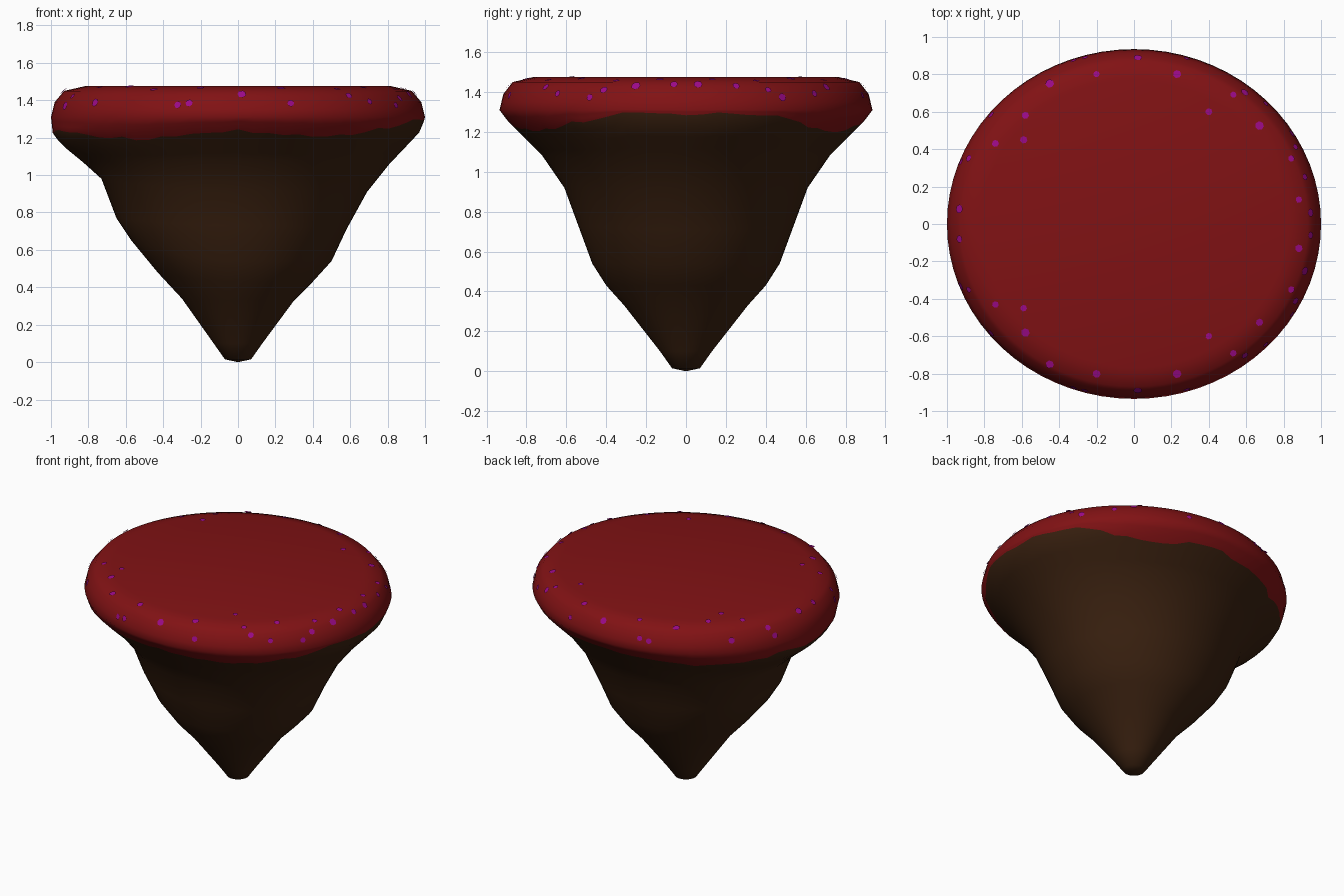
import bpy, bmesh, math, random
from mathutils import Vector

if "Cube" in bpy.data.objects:
    bpy.data.objects.remove(bpy.data.objects["Cube"])
random.seed(4)


def material(name, rgb):
    m = bpy.data.materials.new(name)
    m.diffuse_color = (*rgb, 1)
    m.use_nodes = True
    m.node_tree.nodes["Principled BSDF"].inputs["Base Color"].default_value = m.diffuse_color
    return m


RED = material("dark red", (0.22, 0.006, 0.007))
BROWN = material("dark brown", (0.042, 0.015, 0.005))
PURPLE = material("purple", (0.33, 0.003, 0.25))

# (radius, height) profiles toward +x, toward -x and toward +-y
RIGHT = [(.07, .015), (.13, .10), (.30, .33), (.40, .43), (.50, .54), (.58, .71),
         (.69, .91), (.81, 1.06), (.91, 1.165), (.98, 1.24)]
LEFT = [(.07, .015), (.13, .10), (.30, .34), (.43, .48), (.57, .65), (.65, .77),
        (.73, .98), (.83, 1.07), (.94, 1.16), (.99, 1.22)]
SIDE = [(.07, .015), (.13, .10), (.31, .33), (.40, .43), (.47, .54), (.54, .73),
        (.61, .92), (.72, 1.08), (.82, 1.18), (.89, 1.25)]
RIM = [(1, 1.31), (.98, 1.39), (.93, 1.45), (.82, 1.475)]
YS = .935
COLS = 72


def lerp(pts, t):
    """Value at t for a list of (t, value) pairs in rising order."""
    for (a, u), (b, v) in zip(pts, pts[1:]):
        if t <= b:
            k = max(0, (t - a) / (b - a))
            return u + (v - u) * k
    return pts[-1][1]


def column(i):
    """One vertical strip of points, and the row where red begins."""
    a = 2 * math.pi * i / COLS
    c, s = math.cos(a), math.sin(a)
    prof = []
    for (rx, zx), (ry, zy) in zip(RIGHT if c > 0 else LEFT, SIDE):
        prof.append((zx * c * c + zy * s * s, (rx, ry)))
    prof += [(z, (r, r * YS)) for r, z in RIM]
    xs = [(z, r[0]) for z, r in prof]
    ys = [(z, r[1]) for z, r in prof]
    # ragged red edge, higher toward +x
    edge = 1.215 + .075 * max(0, c) ** 3 + .018 * math.sin(5 * abs(a - math.pi)) + random.uniform(-.012, .012)
    edge = min(edge, 1.298)
    z7 = prof[7][0]
    zs = [p[0] for p in prof[:8]]
    zs += [z7 + (edge - z7) * k / 4 for k in range(1, 5)]
    zs += [edge + (1.31 - edge) * k / 3 for k in range(1, 4)]
    zs += [1.35, 1.39, 1.425, 1.45, 1.467, 1.475]
    return [(lerp(xs, z) * c, lerp(ys, z) * s, z) for z in zs]


def finish(bm, name, mats):
    bmesh.ops.recalc_face_normals(bm, faces=bm.faces)
    me = bpy.data.meshes.new(name)
    bm.to_mesh(me)
    bm.free()
    for m in mats:
        me.materials.append(m)
    ob = bpy.data.objects.new(name, me)
    bpy.context.collection.objects.link(ob)
    return ob


# Island body: brown rock cone with red flat cap
bm = bmesh.new()
grid = [[bm.verts.new(p) for p in column(i)] for i in range(COLS)]
tip = bm.verts.new((0, 0, 0))
mid = bm.verts.new((0, 0, 1.475))
RED_ROW = 11
for i in range(COLS):
    a, b = grid[i], grid[(i + 1) % COLS]
    bm.faces.new((tip, b[0], a[0]))
    for j in range(len(a) - 1):
        f = bm.faces.new((a[j], b[j], b[j + 1], a[j + 1]))
        f.material_index = 0 if j < RED_ROW else 1
    bm.faces.new((a[-1], b[-1], mid)).material_index = 1
for f in bm.faces:
    f.smooth = True
finish(bm, "floating_rock", [BROWN, RED])

# Purple spots: thin discs laid on the rim, mirrored front to back
SPOTS = [(-.26, .885), (-.2, .80), (.02, .885), (.23, .80), (.28, .88), (-.45, .75),
         (-.58, .58), (-.76, .58), (-.74, .43), (-.59, .45), (-.92, .33), (-.88, .35),
         (.53, .69), (.59, .70), (.40, .60), (.67, .525), (.70, .64), (.84, .35),
         (.84, .48), (.86, .41), (.91, .25), (.88, .13), (.94, .06), (-.93, .08), (-.32, .87)]
TOP = [(0, 1.475), (.82, 1.475), (.93, 1.45), (.98, 1.39), (1, 1.31)]


def cap_point(x, y):
    return Vector((x, y, lerp(TOP, math.hypot(x, y / YS))))


bm = bmesh.new()
for x, y in SPOTS:
    for sy in (1, -1):
        p = cap_point(x, y * sy)
        d = .012
        n = (cap_point(x + d, y * sy) - cap_point(x - d, y * sy)).cross(
            cap_point(x, y * sy + d) - cap_point(x, y * sy - d)).normalized()
        u = n.orthogonal().normalized()
        v = n.cross(u)
        r = random.uniform(.017, .024)
        ring = [bm.verts.new(p + n * .006 + (u * math.cos(k * math.pi / 3.5) + v * math.sin(k * math.pi / 3.5)) * r)
                for k in range(7)]
        bm.faces.new(ring)
me_spots = bpy.data.meshes.new("rim_spots")
bm.to_mesh(me_spots)
bm.free()
me_spots.materials.append(PURPLE)
bpy.context.collection.objects.link(bpy.data.objects.new("rim_spots", me_spots))
